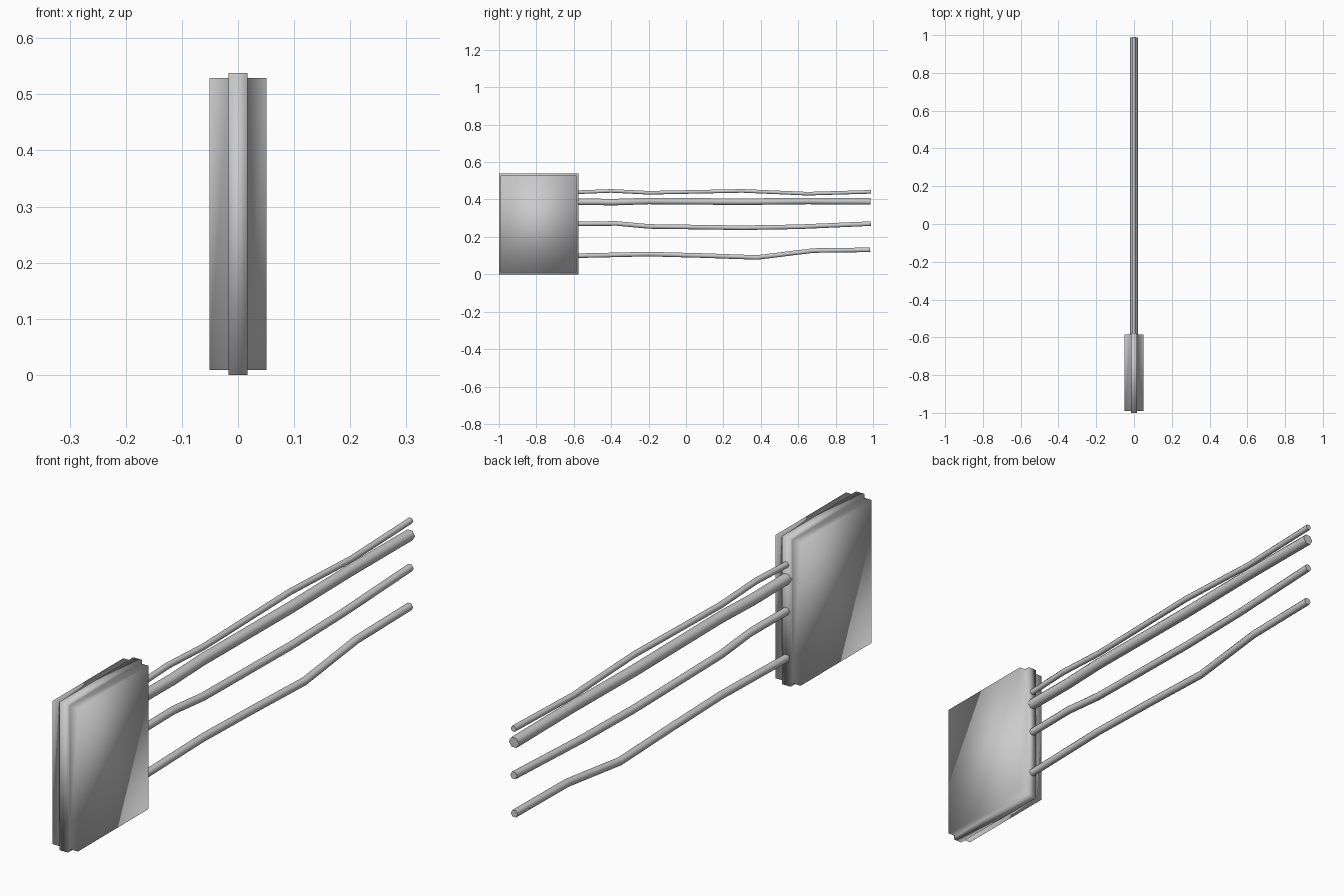
import bpy, bmesh, math
from mathutils import Vector

cube = bpy.data.objects.get("Cube")
if cube:
    bpy.data.objects.remove(cube)

grey = bpy.data.materials.new("light_grey")
grey.use_nodes = True
colour = (0.6, 0.6, 0.6, 1)
grey.diffuse_color = colour
grey.node_tree.nodes["Principled BSDF"].inputs["Base Color"].default_value = colour


def make_object(name, bm):
    bmesh.ops.recalc_face_normals(bm, faces=bm.faces)
    for f in bm.faces:
        f.smooth = True
    mesh = bpy.data.meshes.new(name)
    bm.to_mesh(mesh)
    bm.free()
    mesh.materials.append(grey)
    obj = bpy.data.objects.new(name, mesh)
    bpy.context.collection.objects.link(obj)
    return obj


# Flat case: a thin rim plate with a raised panel drawn out of each side
bm = bmesh.new()
bmesh.ops.create_cube(bm, size=1)
bmesh.ops.scale(bm, vec=(0.034, 0.424, 0.538), verts=bm.verts)
bmesh.ops.translate(bm, vec=(0, -0.788, 0.269), verts=bm.verts)
bm.normal_update()
sides = [f for f in bm.faces if abs(f.normal.x) > 0.9]
for face in sides:
    out = Vector((math.copysign(0.034, face.normal.x), 0, 0))
    bmesh.ops.inset_individual(bm, faces=[face], thickness=0.013)
    panel = bmesh.ops.extrude_discrete_faces(bm, faces=[face])["faces"][0]
    bmesh.ops.translate(bm, vec=out, verts=panel.verts)
make_object("case", bm)


# Wires: six-sided tubes swept along gently bent paths
def make_wire(name, radius, path, sides=6):
    bm = bmesh.new()
    rings = []
    for i, (y, z) in enumerate(path):
        a, b = path[max(i - 1, 0)], path[min(i + 1, len(path) - 1)]
        along = Vector((0, b[0] - a[0], b[1] - a[1])).normalized()
        up = Vector((1, 0, 0)).cross(along)
        ring = []
        for k in range(sides):
            t = math.tau * k / sides
            offset = Vector((radius * math.cos(t), 0, 0)) + up * radius * math.sin(t)
            ring.append(bm.verts.new(Vector((0, y, z)) + offset))
        rings.append(ring)
    for r, s in zip(rings, rings[1:]):
        for k in range(sides):
            n = (k + 1) % sides
            bm.faces.new((r[k], r[n], s[n], s[k]))
    bm.faces.new(rings[0])
    bm.faces.new(rings[-1])
    obj = make_object(name, bm)
    bpy.ops.object.select_all(action="DESELECT")
    obj.select_set(True)
    bpy.context.view_layer.objects.active = obj
    bpy.ops.object.shade_smooth_by_angle(angle=math.radians(65))


make_wire("top_wire", 0.011, [(-0.6, 0.438), (-0.4, 0.446), (-0.2, 0.436),
                              (0.3, 0.446), (0.65, 0.431), (0.99, 0.441)])
make_wire("thick_wire", 0.02, [(-0.6, 0.388), (-0.38, 0.386), (-0.2, 0.392),
                               (0.3, 0.388), (0.65, 0.392), (0.987, 0.39)])
make_wire("middle_wire", 0.014, [(-0.6, 0.27), (-0.37, 0.272), (-0.2, 0.256),
                                 (0.3, 0.249), (0.6, 0.254), (0.988, 0.271)])
make_wire("bottom_wire", 0.014, [(-0.6, 0.099), (-0.2, 0.108), (0.1, 0.1),
                                 (0.38, 0.09), (0.68, 0.127), (0.985, 0.131)])
